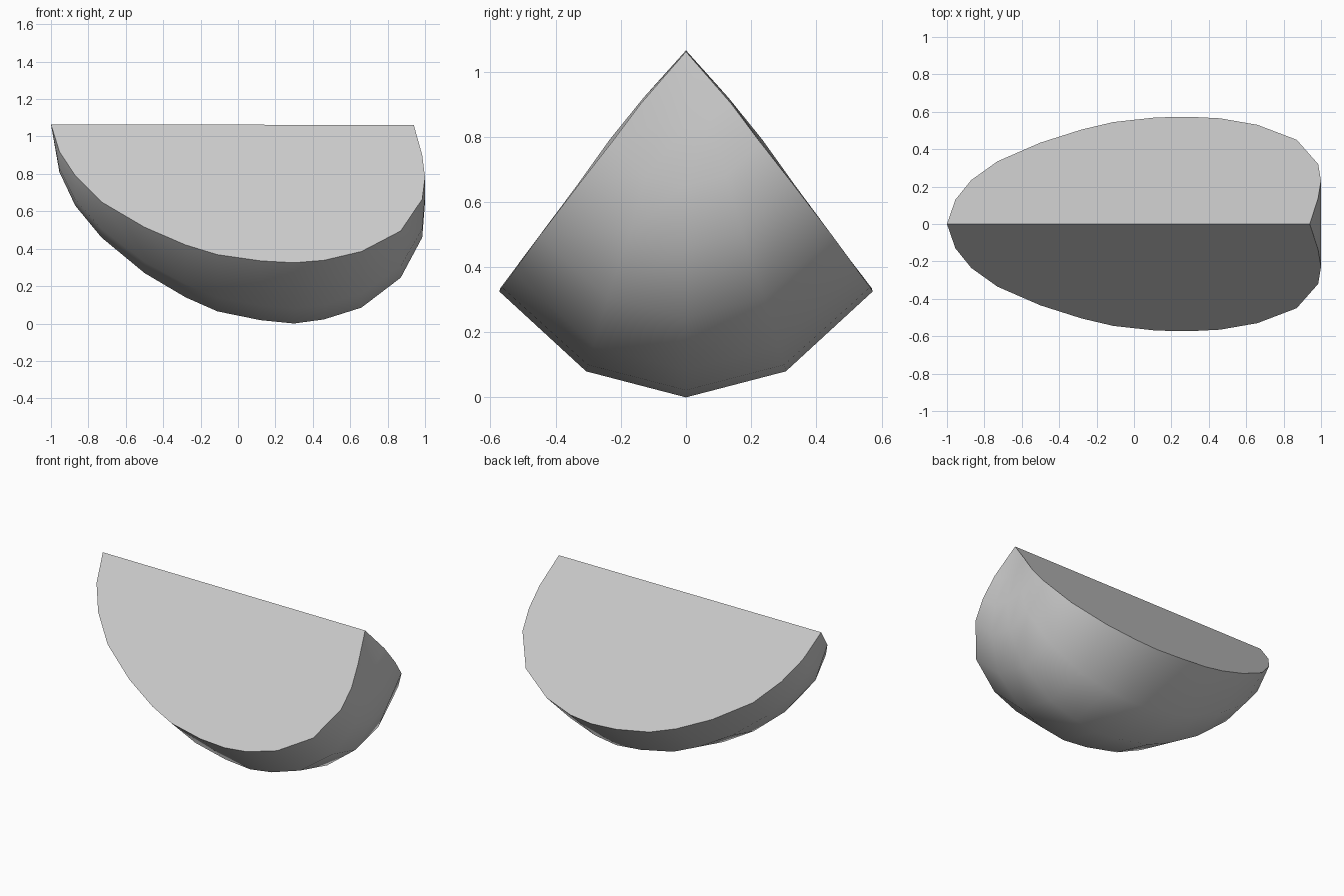
import bpy
import bmesh
import math

default_cube = bpy.data.objects.get("Cube")
if default_cube:
    bpy.data.objects.remove(default_cube, do_unlink=True)

# One plain grey material
grey = bpy.data.materials.new("plain grey")
grey.use_nodes = True
colour = (0.6, 0.6, 0.6, 1)
grey.diffuse_color = colour
grey.node_tree.nodes["Principled BSDF"].inputs["Base Color"].default_value = colour

TOP = 1.065
# Cross-sections along the wedge: x, rim half width, rim height, keel height
SECTIONS = [
    (-.955, .13, .92, .81), (-.87, .235, .79, .63), (-.73, .335, .65, .46),
    (-.5, .435, .515, .27), (-.28, .505, .42, .14), (-.11, .545, .368, .065),
    (.12, .57, .335, .018), (.3, .573, .325, 0), (.46, .565, .338, .022),
    (.66, .53, .385, .085), (.87, .45, .495, .245), (.985, .32, .665, .46),
    (1, .23, .78, .65), (.985, .14, .9, .83),
]


def section_points(x, half_width, rim, keel):
    """Five points from the front rim, round the keel, to the back rim."""
    bilge = TOP - (TOP - keel) * .925
    half_bilge = half_width * .535
    return [(x, -half_width, rim), (x, -half_bilge, bilge), (x, 0, keel),
            (x, half_bilge, bilge), (x, half_width, rim)]


bm = bmesh.new()
left_tip = bm.verts.new((.94, 0, TOP - .004))
right_tip = bm.verts.new((-1, 0, TOP))
rings = [[bm.verts.new(p) for p in section_points(*s)] for s in SECTIONS]

# Curved skin between the sections
for ring, following in zip(rings, rings[1:]):
    for i in range(len(ring) - 1):
        bm.faces.new((ring[i], ring[i + 1], following[i + 1], following[i]))

# Skin gathered to a point at each end
for ring, tip in ((rings[0], right_tip), (rings[-1], left_tip)):
    for lower, upper in zip(ring, ring[1:]):
        bm.faces.new((lower, upper, tip))

# The two flat cut sides, meeting along the top ridge
for side in (0, -1):
    bm.faces.new([right_tip] + [ring[side] for ring in rings] + [left_tip])

bmesh.ops.recalc_face_normals(bm, faces=bm.faces)
mesh = bpy.data.meshes.new("fruit_wedge")
bm.to_mesh(mesh)
bm.free()
mesh.materials.append(grey)

wedge = bpy.data.objects.new("fruit_wedge", mesh)
bpy.context.collection.objects.link(wedge)

# Smooth skin, crisp edges where the cut sides meet it
bpy.context.view_layer.objects.active = wedge
wedge.select_set(True)
bpy.ops.object.shade_smooth_by_angle(angle=math.radians(50))
